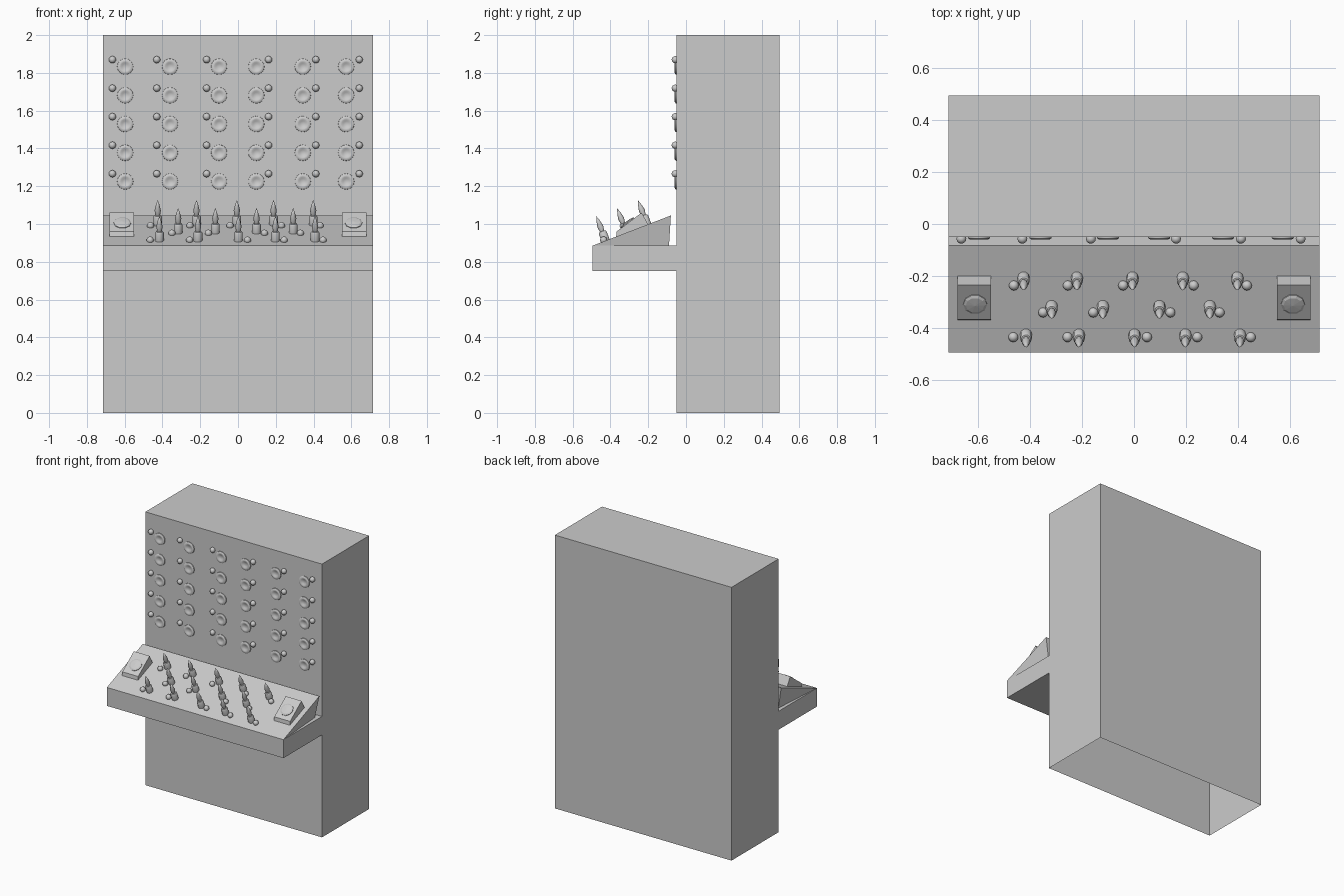
import bpy, bmesh, math
from mathutils import Matrix, Vector

if "Cube" in bpy.data.objects:
    bpy.data.objects.remove(bpy.data.objects["Cube"])

W = 0.715
FRONT, BACK = -0.05, 0.495
SLOPE = math.atan2(0.16, 0.415)


def panel_z(y):
    return 0.885 + (y + 0.495) * math.tan(SLOPE)


def finish(name, bm, smooth=False):
    bmesh.ops.recalc_face_normals(bm, faces=bm.faces[:])
    me = bpy.data.meshes.new(name)
    bm.to_mesh(me)
    bm.free()
    ob = bpy.data.objects.new(name, me)
    bpy.context.collection.objects.link(ob)
    if smooth:
        bpy.ops.object.select_all(action='DESELECT')
        ob.select_set(True)
        bpy.context.view_layer.objects.active = ob
        bpy.ops.object.shade_smooth_by_angle(angle=math.radians(40))
    return ob


def prism(bm, profile, x0, x1):
    """Extrude a (y, z) outline along x."""
    a = [bm.verts.new((x0, y, z)) for y, z in profile]
    b = [bm.verts.new((x1, y, z)) for y, z in profile]
    n = len(profile)
    bm.faces.new(a)
    bm.faces.new(b[::-1])
    for i in range(n):
        bm.faces.new((a[i], a[(i + 1) % n], b[(i + 1) % n], b[i]))
    return a, b


def lathe(bm, profile, sides, mat):
    """Revolve an (r, h) outline around local z; r == 0 gives a pole."""
    rings = []
    for r, h in profile:
        if r == 0:
            rings.append([bm.verts.new(mat @ Vector((0, 0, h)))] * sides)
        else:
            rings.append([bm.verts.new(mat @ Vector((
                r * math.cos(2 * math.pi * i / sides),
                r * math.sin(2 * math.pi * i / sides), h))) for i in range(sides)])
    for p, q in zip(rings, rings[1:]):
        for i in range(sides):
            j = (i + 1) % sides
            bm.faces.new(list(dict.fromkeys((p[i], p[j], q[j], q[i]))))


def ball(bm, loc, r):
    bmesh.ops.create_uvsphere(bm, u_segments=12, v_segments=8, radius=r,
                              matrix=Matrix.Translation(loc))


# Cabinet and shelf in one shell, open underneath
bm = bmesh.new()
prism(bm, [(FRONT, 0), (FRONT, 0.75), (-0.495, 0.75), (-0.495, 0.885),
           (FRONT, 0.885), (FRONT, 2), (BACK, 2), (BACK, 0)], -W, W)
bottom = [f for f in bm.faces if all(v.co.z < 0.001 for v in f.verts)]
bmesh.ops.delete(bm, geom=bottom, context='FACES_ONLY')
finish("cabinet", bm)

# Sloping control panel, lower rear corners tucked inwards
bm = bmesh.new()
a, b = prism(bm, [(-0.495, 0.885), (-0.08, 1.045), (-0.09, 0.885)], -W, W)
a[2].co.x += 0.03
b[2].co.x -= 0.03
finish("control_panel", bm)

# Button housings and their domed buttons at both ends
for side, sx in (("left", -1), ("right", 1)):
    bm = bmesh.new()
    prism(bm, [(-0.37, 0.932), (-0.367, 0.96), (-0.235, 1.06), (-0.2, 0.997)],
          sx * 0.615 - 0.064, sx * 0.615 + 0.064)
    finish(side + "_button_housing", bm)
    bm = bmesh.new()
    tilt = math.atan2(0.1, 0.132)
    m = Matrix.Translation((sx * 0.612, -0.307, 1.003)) @ Matrix.Rotation(tilt, 4, 'X')
    lathe(bm, [(0.046, -0.005), (0.046, 0.006), (0.036, 0.011), (0, 0.014)], 10, m)
    finish(side + "_button", bm)

# Pointed levers with a small round lamp beside each
rows = [(-0.205, -0.237, [-0.425, -0.22, -0.006, 0.188, 0.398],
         [-0.463, -0.255, -0.042, 0.23, 0.435]),
        (-0.315, -0.341, [-0.317, -0.12, 0.098, 0.292],
         [-0.35, -0.157, 0.14, 0.33]),
        (-0.425, -0.436, [-0.416, -0.212, 0.002, 0.198, 0.408],
         [-0.465, -0.256, 0.05, 0.244, 0.45])]
levers, lamps = bmesh.new(), bmesh.new()
for ly, by, lx, bx in rows:
    for x in lx:
        m = (Matrix.Translation((x, ly, panel_z(ly)))
             @ Matrix.Rotation(SLOPE, 4, 'X'))
        lathe(levers, [(0.023, -0.005), (0.023, 0.045), (0.018, 0.052), (0.012, 0.053),
                       (0.017, 0.08), (0.01, 0.11), (0, 0.14)], 10, m)
    for x in bx:
        ball(lamps, (x, by, panel_z(by) + 0.007), 0.019)
finish("levers", levers, True)
finish("panel_lamps", lamps, True)

# Wall of dished sockets, each with a round lamp
socket_x = [-0.597, -0.36, -0.1, 0.097, 0.343, 0.573]
lamp_x = [-0.665, -0.43, -0.166, 0.162, 0.412, 0.642]
sockets, lamps = bmesh.new(), bmesh.new()
for k in range(5):
    for sx, lx in zip(socket_x, lamp_x):
        m = (Matrix.Translation((sx, FRONT, 1.833 - 0.152 * k))
             @ Matrix.Rotation(math.pi / 2, 4, 'X'))
        lathe(sockets, [(0.043, -0.002), (0.042, 0.005), (0.034, 0.01),
                        (0.024, 0.009), (0.016, 0.003), (0, 0.002)], 16, m)
        ball(lamps, (lx, -0.057, 1.87 - 0.151 * k), 0.019)
finish("wall_sockets", sockets, True)
finish("wall_lamps", lamps, True)
